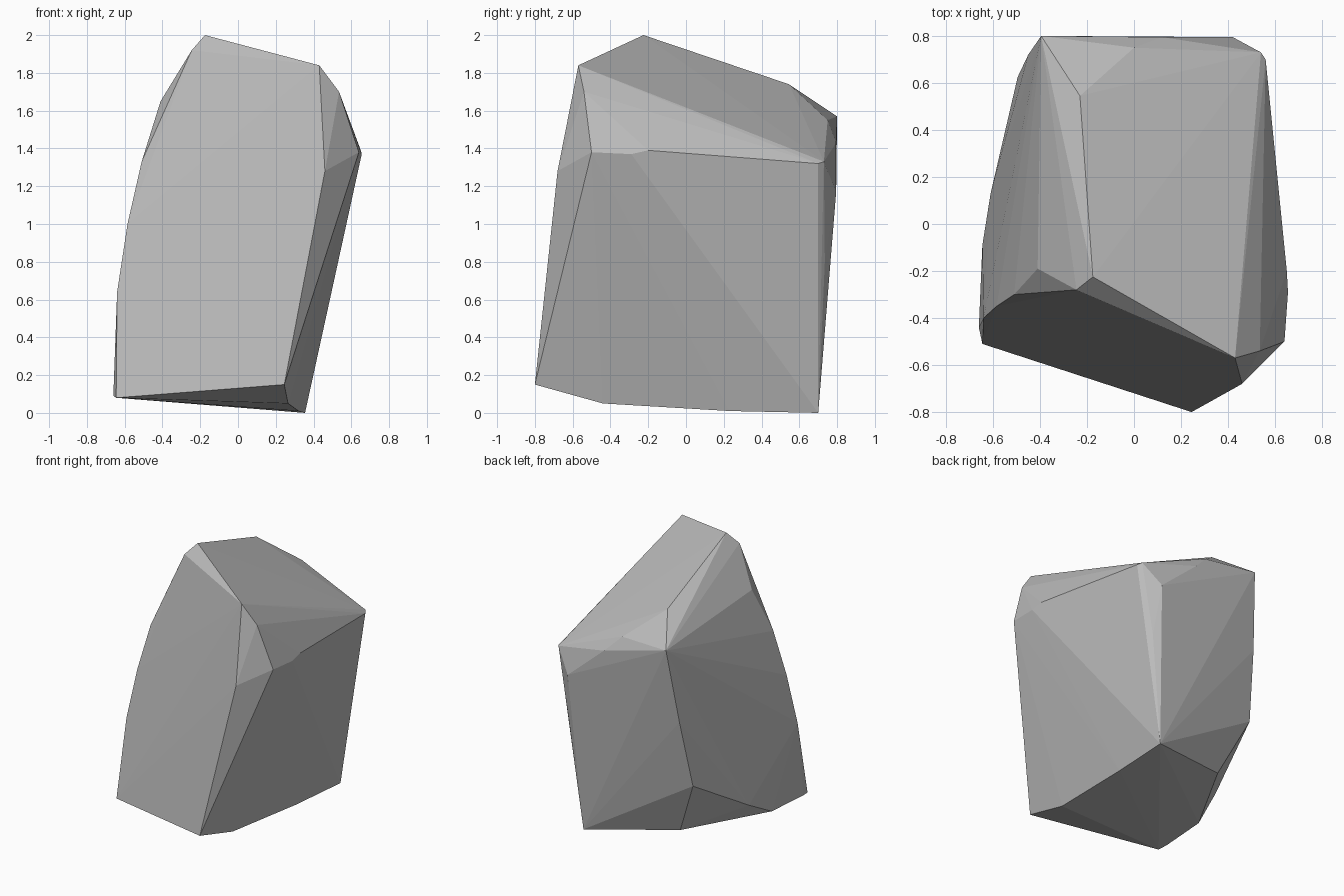
import bpy
import bmesh

# Remove the default cube only
default_cube = bpy.data.objects.get("Cube")
if default_cube:
    bpy.data.objects.remove(default_cube, do_unlink=True)


def make_material(name, colour):
    material = bpy.data.materials.new(name)
    material.use_nodes = True
    material.diffuse_color = colour
    shader = material.node_tree.nodes["Principled BSDF"]
    shader.inputs["Base Color"].default_value = colour
    return material


def convex_rock(name, corners, material):
    """Wrap the corner points in a flat-faced convex shell."""
    mesh = bpy.data.meshes.new(name)
    bm = bmesh.new()
    for corner in corners:
        bm.verts.new(corner)
    hull = bmesh.ops.convex_hull(bm, input=bm.verts)
    unused = set(hull["geom_interior"]) | set(hull["geom_unused"])
    loose = [item for item in unused if isinstance(item, bmesh.types.BMVert)]
    bmesh.ops.delete(bm, geom=loose, context="VERTS")
    bmesh.ops.recalc_face_normals(bm, faces=bm.faces)
    for face in bm.faces:
        face.smooth = False
    bm.to_mesh(mesh)
    bm.free()
    mesh.materials.append(material)
    rock = bpy.data.objects.new(name, mesh)
    bpy.context.collection.objects.link(rock)
    return rock


# Sloping cap: peak, front shoulder, back rim
cap = [
    (-.175, -.225, 2), (.43, -.57, 1.84), (.54, .73, 1.33),
    (0, .75, 1.55), (-.23, .545, 1.74), (-.245, -.28, 1.92),
]

# Leaning front slab: right edge, then curved left edge
front_slab = [
    (.46, -.68, 1.28), (.245, -.8, .15), (-.645, -.51, .08),
    (-.66, -.44, .09), (-.64, -.4, .64), (-.585, -.35, 1),
    (-.51, -.3, 1.33), (-.41, -.19, 1.65),
]

# Overhanging ridge along the side
side_ridge = [
    (.535, -.54, 1.7), (.64, -.5, 1.38), (.655, -.29, 1.37),
    (.65, -.2, 1.39), (.56, .7, 1.32),
]

# Back wall, upper edge to lower corner
back_wall = [
    (-.395, .8, 1.57), (.12, .795, 1.43), (.42, .795, 1.17),
    (.45, .735, .8), (-.45, .72, 1.02), (-.495, .625, .52),
]

# Tapered underside
underside = [
    (.355, .7, 0), (.32, .23, .01), (.265, -.44, .05),
    (-.645, -.09, .1), (-.61, .13, .22), (-.31, .51, .1),
]

stone_grey = make_material("stone_grey", (.5, .5, .5, 1))
convex_rock("rock", cap + front_slab + side_ridge + back_wall + underside, stone_grey)
